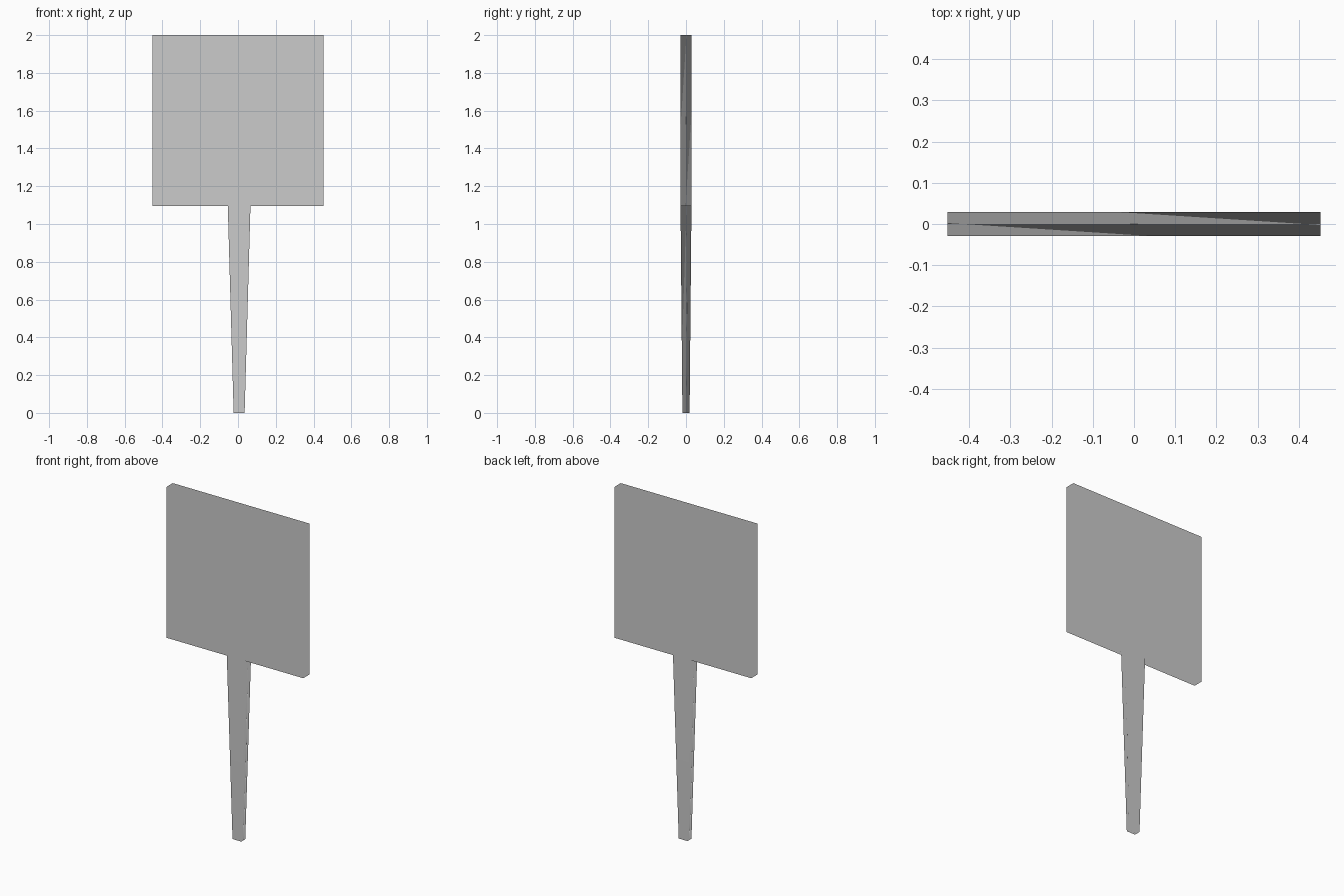
import bpy
import bmesh

if "Cube" in bpy.data.objects:
    bpy.data.objects.remove(bpy.data.objects["Cube"])

HALF_W, HALF_D = 0.453, 0.029   # board half width and half thickness
Z_TOP, Z_JOIN = 2.0, 1.095
STICK_X = 0.006                 # handle sits slightly off centre
STICK_TOP, STICK_END, END_D = 0.06, 0.029, 0.019

# Outline as (x, z, half depth): board with a tapering handle below
outline = [
    (-HALF_W, Z_TOP, HALF_D), (-HALF_W, Z_JOIN, HALF_D),
    (STICK_X - STICK_TOP, Z_JOIN, HALF_D), (STICK_X - STICK_END, 0, END_D),
    (STICK_X + STICK_END, 0, END_D), (STICK_X + STICK_TOP, Z_JOIN, HALF_D),
    (HALF_W, Z_JOIN, HALF_D), (HALF_W, Z_TOP, HALF_D),
]

bm = bmesh.new()
front = [bm.verts.new((x, -d, z)) for x, z, d in outline]
back = [bm.verts.new((x, d, z)) for x, z, d in outline]

# Front and back: one board face and one handle face each
for ring in (front, back):
    bm.faces.new([ring[i] for i in (0, 1, 2, 5, 6, 7)])
    bm.faces.new(ring[2:6])

# Rim around the whole outline
n = len(outline)
for i in range(n):
    j = (i + 1) % n
    bm.faces.new((front[i], front[j], back[j], back[i]))
bmesh.ops.recalc_face_normals(bm, faces=bm.faces)

mesh = bpy.data.meshes.new("sign_paddle")
bm.to_mesh(mesh)
bm.free()
paddle = bpy.data.objects.new("sign_paddle", mesh)
bpy.context.collection.objects.link(paddle)

# Smooth shading dominated by the large flat faces
for p in mesh.polygons:
    p.use_smooth = True
mod = paddle.modifiers.new("weighted_normals", 'WEIGHTED_NORMAL')
mod.mode = 'FACE_AREA'
mod.weight = 100
